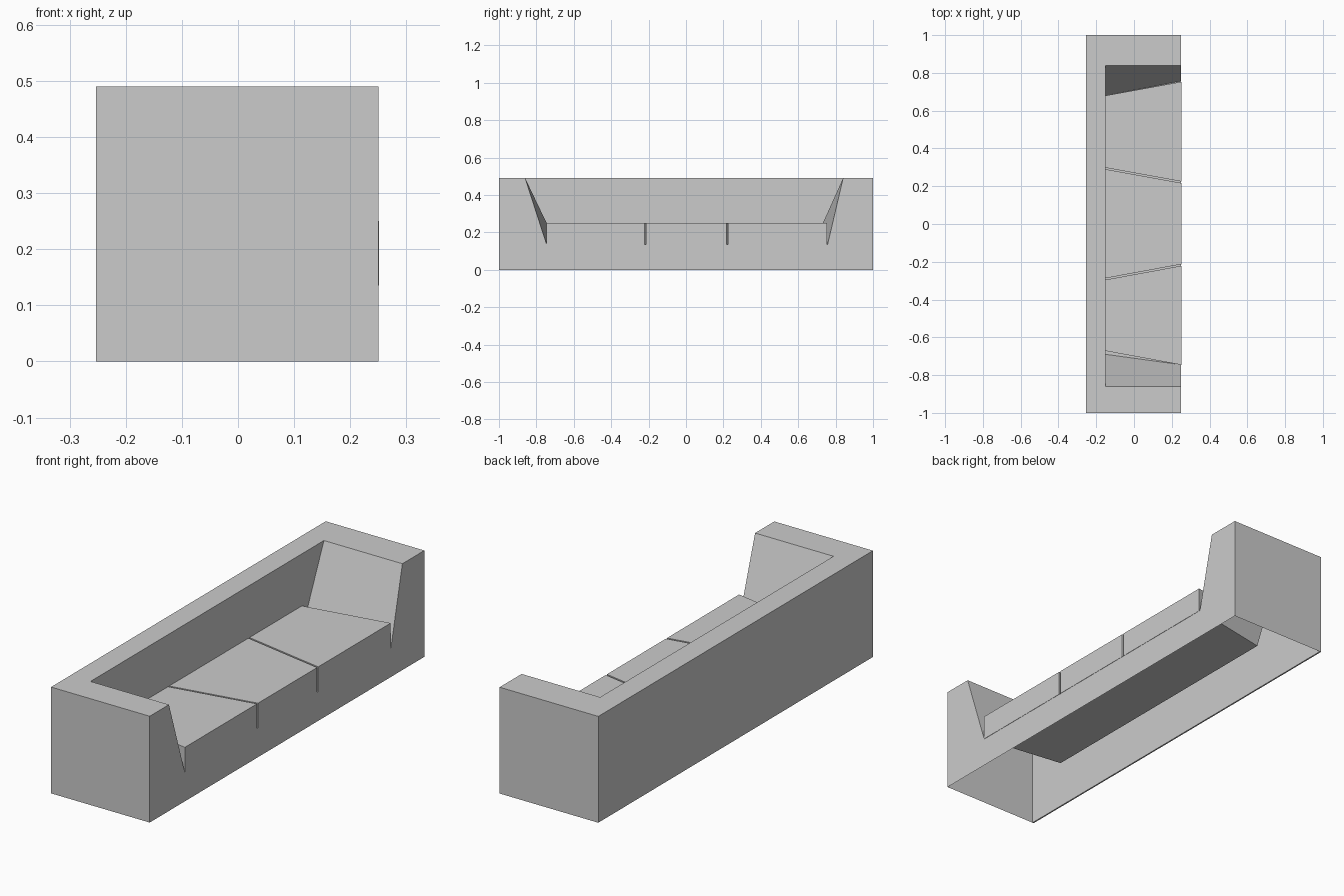
import bpy
import bmesh

if "Cube" in bpy.data.objects:
    bpy.data.objects.remove(bpy.data.objects["Cube"])

BACK, INNER, FRONT = -0.246, -0.15, 0.25   # x stations
TOP, FLOOR, SEAT = 0.49, 0.135, 0.25       # z levels


def make_object(name, verts, faces):
    mesh = bpy.data.meshes.new(name)
    bm = bmesh.new()
    vs = [bm.verts.new(v) for v in verts]
    for f in faces:
        bm.faces.new([vs[i] for i in f])
    bm.normal_update()
    bm.to_mesh(mesh)
    bm.free()
    obj = bpy.data.objects.new(name, mesh)
    bpy.context.collection.objects.link(obj)
    return obj


def prism(name, outline, z0, z1):
    """Closed upright prism over a counter-clockwise xy outline."""
    n = len(outline)
    verts = [(x, y, z) for z in (z0, z1) for x, y in outline]
    sides = [(i, (i + 1) % n, (i + 1) % n + n, i + n) for i in range(n)]
    return make_object(name, verts, [tuple(reversed(range(n))), tuple(range(n, 2 * n))] + sides)


# Sofa frame: one open-bottomed shell with sloped, slightly twisted arm faces
front = [(-1, 0), (1, 0), (1, TOP), (0.84, TOP),
         (0.757, FLOOR), (-0.745, FLOOR), (-0.86, TOP), (-1, TOP)]
inner = [(0.84, TOP), (0.68, FLOOR), (-0.69, FLOOR), (-0.86, TOP)]
outer = front[:3] + front[7:]
verts = ([(FRONT, y, z) for y, z in front]           # 0-7
         + [(INNER, y, z) for y, z in inner]         # 8-11
         + [(BACK, y, z) for y, z in outer])         # 12-15
make_object("sofa_frame", verts, [
    (0, 1, 2, 3, 4, 5, 6, 7),        # front
    (1, 13, 14, 2),                  # far end
    (12, 0, 7, 15),                  # near end
    (13, 12, 15, 14),                # rear
    (2, 14, 15, 7, 6, 11, 8, 3),     # top rim
    (8, 11, 10, 9),                  # backrest
    (3, 8, 9, 4), (6, 5, 10, 11),    # arm faces
    (4, 9, 10, 5),                   # seat floor
])

# Thin panel on the rear
prism("back_panel", [(-0.253, -1), (BACK, -1), (BACK, 1), (-0.253, 1)], 0, TOP)

# Three seat cushions split by angled grooves: (y at backrest, y at front)
cuts = [(-0.676, -0.750), (-0.291, -0.217), (0.294, 0.221), (0.684, 0.757)]
GAP = 0.004
for i, ((b0, f0), (b1, f1)) in enumerate(zip(cuts, cuts[1:])):
    outline = [(INNER, b0 + GAP), (FRONT + 0.0015, f0 + GAP),
               (FRONT + 0.0015, f1 - GAP), (INNER, b1 - GAP)]
    prism(f"seat_cushion_{i + 1}", outline, FLOOR, SEAT)
